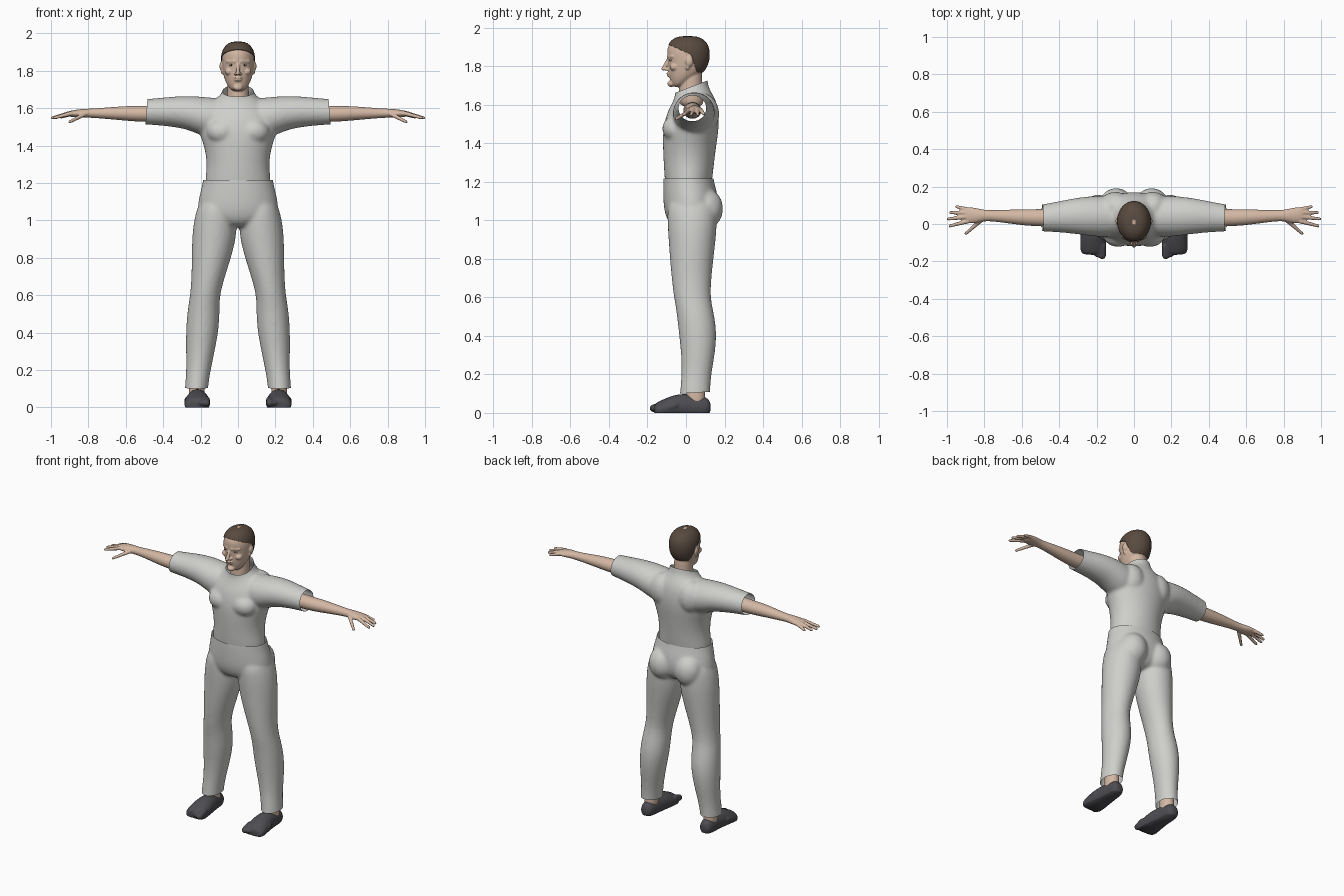
import bpy, bmesh, math
from mathutils import Vector, Matrix

if "Cube" in bpy.data.objects:
    bpy.data.objects.remove(bpy.data.objects["Cube"])


def material(name, rgb):
    m = bpy.data.materials.new(name)
    m.use_nodes = True
    m.diffuse_color = (*rgb, 1)
    m.node_tree.nodes["Principled BSDF"].inputs["Base Color"].default_value = (*rgb, 1)
    return m


CLOTH = material("pale grey cloth", (.62, .62, .6))
SKIN = material("skin", (.66, .48, .37))
HAIR = material("brown hair", (.1, .07, .05))
SHOE = material("dark shoe", (.075, .075, .085))
EYE = material("eye white", (.6, .55, .5))
IRIS = material("iris", (.06, .04, .03))


def loft(bm, rows, axis=2, s=1, sides=16):
    """Skin elliptical sections; row = position, then min and max on both other axes."""
    u, v = [i for i in range(3) if i != axis]
    rings = []
    for p, u0, u1, v0, v1 in rows:
        ring = []
        for i in range(sides):
            a = math.tau * i / sides
            co = Vector((0, 0, 0))
            co[axis] = p
            co[u] = (u0 + u1) / 2 + (u1 - u0) / 2 * math.cos(a)
            co[v] = (v0 + v1) / 2 + (v1 - v0) / 2 * math.sin(a)
            co.x *= s
            ring.append(bm.verts.new(co))
        rings.append(ring)
    for r, q in zip(rings, rings[1:]):
        for i in range(sides):
            j = (i + 1) % sides
            bm.faces.new((r[i], r[j], q[j], q[i]))
    bm.faces.new(rings[0])
    bm.faces.new(rings[-1])


def ball(bm, c, r, s=1):
    c = Vector((c[0] * s, c[1], c[2]))
    mat = Matrix.Translation(c) @ Matrix.Diagonal((*r, 1))
    bmesh.ops.create_icosphere(bm, subdivisions=2, radius=1.04, matrix=mat)


def beads(bm, a, b, ra, rb, s=1, n=12):
    """Tapered round limb from a to b."""
    for i in range(n + 1):
        t = i / n
        r = ra + (rb - ra) * t
        ball(bm, Vector(a).lerp(Vector(b), t), (r, r, r), s)


def finish(name, bm, mat, voxel=.01, smooth=6, cuts=(), fill=False):
    """Fuse the shells into one smooth skin, then trim it with planes."""
    bmesh.ops.recalc_face_normals(bm, faces=bm.faces)
    me = bpy.data.meshes.new(name)
    bm.to_mesh(me)
    bm.free()
    ob = bpy.data.objects.new(name, me)
    bpy.context.collection.objects.link(ob)
    ob.modifiers.new("round", "SUBSURF").levels = 2
    fuse = ob.modifiers.new("fuse", "REMESH")
    fuse.mode = "VOXEL"
    fuse.voxel_size = voxel
    soft = ob.modifiers.new("soften", "SMOOTH")
    soft.factor = .5
    soft.iterations = smooth
    graph = bpy.context.evaluated_depsgraph_get()
    done = bpy.data.meshes.new_from_object(ob.evaluated_get(graph))
    ob.modifiers.clear()
    ob.data = done
    bm = bmesh.new()
    bm.from_mesh(done)
    for co, no in cuts:
        cut = bmesh.ops.bisect_plane(bm, geom=bm.verts[:] + bm.edges[:] + bm.faces[:],
                                     plane_co=co, plane_no=no, clear_outer=True)
        if fill:
            edges = [e for e in cut["geom_cut"] if isinstance(e, bmesh.types.BMEdge)]
            bmesh.ops.holes_fill(bm, edges=edges)
    bm.to_mesh(done)
    bm.free()
    done.materials.clear()
    done.materials.append(mat)
    for p in done.polygons:
        p.use_smooth = True
        p.material_index = 0
    return ob


def centred(rows, grow=0):
    return [(z, -w - grow, w + grow, a - grow, b + grow) for z, w, a, b in rows]


# Shirt: torso, chest and short sleeves, open at the collar and cuffs
bm = bmesh.new()
loft(bm, centred([(1.13, .175, -.1, .125), (1.21, .178, -.112, .137), (1.3, .165, -.117, .147),
                  (1.4, .182, -.122, .16), (1.48, .215, -.12, .172), (1.56, .21, -.1, .172),
                  (1.62, .165, -.065, .158), (1.66, .1, -.055, .135), (1.7, .076, -.062, .112),
                  (1.78, .08, -.075, .112)]), sides=24)
for s in (1, -1):
    ball(bm, (.085, -.055, 1.475), (.085, .07, .07), s)
    ball(bm, (.1, .09, 1.55), (.09, .085, .11), s)
    loft(bm, [(.04, -.06, .14, 1.46, 1.65), (.16, -.075, .155, 1.43, 1.66),
              (.25, -.064, .15, 1.48, 1.668), (.35, -.05, .135, 1.5, 1.664),
              (.49, -.04, .104, 1.512, 1.648), (.58, -.04, .1, 1.515, 1.645)], 0, s)
finish("shirt", bm, CLOTH, cuts=[((0, -.06, 1.66), (0, -.38, 1)), ((.488, 0, 1.6), (1, 0, .08)),
                                 ((-.488, 0, 1.6), (-1, 0, .08))])

# Trousers: hips, seat and two legs
bm = bmesh.new()
loft(bm, centred([(1.3, .18, -.115, .13), (1.21, .187, -.12, .143), (1.14, .206, -.12, .165),
                  (1.06, .222, -.117, .17), (1, .2, -.1, .15), (.96, .1, -.06, .1)]), sides=24)
for s in (1, -1):
    ball(bm, (.095, .1, 1.06), (.095, .095, .11), s)
    loft(bm, [(1.14, .03, .2, -.1, .16), (1, .002, .24, -.1, .165), (.9, .008, .248, -.093, .157),
              (.8, .035, .25, -.086, .145), (.7, .068, .25, -.077, .134),
              (.6, .096, .257, -.065, .128), (.52, .097, .272, -.05, .146),
              (.42, .1, .28, -.04, .163), (.3, .123, .28, -.026, .152),
              (.2, .145, .277, -.024, .132), (.1, .161, .286, -.034, .126),
              (.03, .16, .287, -.036, .128)], 2, s)
finish("trousers", bm, CLOTH, cuts=[((0, 0, 1.217), (0, 0, 1)), ((0, 0, .102), (0, .06, -1))])

# Head shape shared by the face and the hair
SKULL = [(1.69, .03, -.07, -.02), (1.715, .054, -.08, .02), (1.75, .071, -.089, .07),
         (1.785, .08, -.093, .102), (1.825, .086, -.094, .118), (1.865, .089, -.1, .121),
         (1.905, .083, -.096, .116), (1.94, .06, -.07, .09), (1.957, .03, -.03, .05)]

bm = bmesh.new()
loft(bm, centred(SKULL), sides=24)
loft(bm, centred([(1.58, .065, -.04, .1), (1.66, .06, -.04, .09),
                  (1.72, .058, -.035, .085), (1.8, .06, -.03, .085)]))
beads(bm, (0, -.09, 1.838), (0, -.117, 1.786), .009, .011)
ball(bm, (0, -.077, 1.709), (.026, .02, .018))
ball(bm, (0, -.09, 1.762), (.024, .013, .006))
ball(bm, (0, -.088, 1.75), (.021, .013, .006))
for s in (1, -1):
    ball(bm, (.012, -.1, 1.783), (.009, .012, .008), s)
    beads(bm, (.016, -.09, 1.849), (.056, -.068, 1.85), .01, .009, s)
    ball(bm, (.048, -.06, 1.795), (.024, .025, .02), s)
    ball(bm, (.088, .016, 1.824), (.011, .021, .026), s)
    ball(bm, (.083, .008, 1.797), (.009, .012, .018), s)
finish("head", bm, SKIN, .0045, 3)

# Hair cap, trimmed along the brow, behind the ears and at the nape
bm = bmesh.new()
loft(bm, centred(SKULL, .005), sides=24)
hair = finish("hair", bm, HAIR, .007, 3)
lines = [(Vector((0, -.09, 1.912)), Vector((0, .45, 1))),
         (Vector((0, .03, 1.85)), Vector((0, 1, .35))),
         (Vector((0, .1, 1.768)), Vector((0, 0, 1)))]
bm = bmesh.new()
bm.from_mesh(hair.data)
for co, no in lines:
    bmesh.ops.bisect_plane(bm, geom=bm.verts[:] + bm.edges[:] + bm.faces[:],
                           plane_co=co, plane_no=no)
bare = []
for f in bm.faces:
    brow, ear, nape = [(f.calc_center_median() - co).dot(no) > 0 for co, no in lines]
    if not (brow or (ear and nape)):
        bare.append(f)
bmesh.ops.delete(bm, geom=bare, context="FACES")
bm.to_mesh(hair.data)
bm.free()
rim = hair.modifiers.new("thickness", "SOLIDIFY")
rim.thickness = .008
rim.offset = -1


def eye_part(name, c, r, mat):
    me = bpy.data.meshes.new(name)
    bm = bmesh.new()
    ball(bm, c, r)
    bm.to_mesh(me)
    bm.free()
    me.materials.append(mat)
    me.shade_smooth()
    bpy.context.collection.objects.link(bpy.data.objects.new(name, me))


for side, s in (("left", 1), ("right", -1)):
    # Eyes
    eye_part(side + "_eye", (.035 * s, -.078, 1.831), (.014, .01, .006), EYE)
    eye_part(side + "_iris", (.035 * s, -.084, 1.831), (.005, .005, .005), IRIS)

    # Bare forearm with hand and spread fingers
    bm = bmesh.new()
    loft(bm, [(.38, -.02, .085, 1.525, 1.62), (.5, -.013, .08, 1.525, 1.612),
              (.58, -.01, .08, 1.53, 1.613), (.68, .004, .077, 1.54, 1.606),
              (.78, .017, .073, 1.548, 1.597), (.82, .01, .08, 1.549, 1.598),
              (.87, 0, .092, 1.551, 1.591), (.91, .008, .09, 1.553, 1.585)], 0, s)
    for a, b in (((.89, .014, 1.572), (.983, -.01, 1.548)), ((.9, .038, 1.573), (.992, .027, 1.548)),
                 ((.9, .06, 1.572), (.98, .061, 1.549)), ((.89, .078, 1.569), (.947, .092, 1.552)),
                 ((.82, .018, 1.567), (.898, -.05, 1.527))):
        beads(bm, a, b, .0125, .009, s)
    finish(side + "_arm", bm, SKIN, .0045, 3)

    # Ankle
    bm = bmesh.new()
    loft(bm, [(.03, .175, .265, 0, .105), (.09, .178, .262, 0, .1), (.2, .175, .26, 0, .1)], 2, s)
    finish(side + "_ankle", bm, SKIN, .008, 2)

    # Shoe with separate toe shapes and a flat sole
    bm = bmesh.new()
    loft(bm, [(.13, .19, .25, 0, .06), (.1, .175, .265, -.03, .088), (.03, .168, .268, -.03, .1),
              (-.05, .152, .28, -.03, .1), (-.11, .146, .29, -.03, .075),
              (-.15, .15, .288, -.03, .056), (-.165, .17, .27, -.02, .045)], 1, s)
    for i in range(5):
        x, y, r = .17 + .0255 * i, -.168 + .004 * i * i, .021 if i == 0 else .0155
        beads(bm, (x, y + .05, .04), (x, y, .024), r, r, s, 6)
    finish(side + "_shoe", bm, SHOE, .006, 3, [((0, 0, 0), (0, 0, -1))], True)
